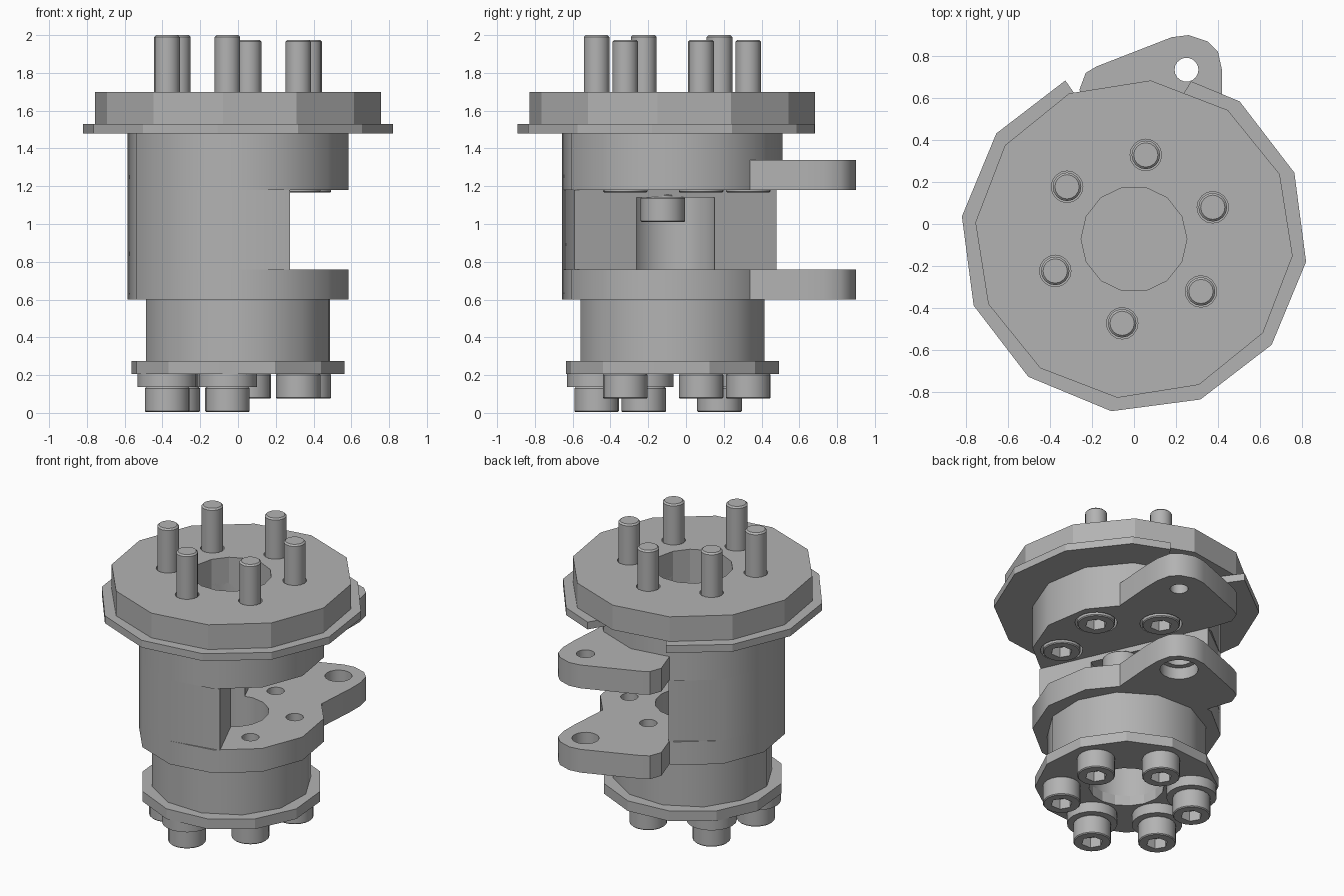
import bpy, bmesh, math
from math import cos, sin, radians

if "Cube" in bpy.data.objects:
    bpy.data.objects.remove(bpy.data.objects["Cube"])

CX, CY = 0.0, -0.072          # main axis

steel = bpy.data.materials.new("plain grey steel")
steel.use_nodes = True
GREY = (0.45, 0.45, 0.45, 1)
steel.diffuse_color = GREY
steel.node_tree.nodes["Principled BSDF"].inputs["Base Color"].default_value = GREY


def ring(r, n, turn=0.0, c=(CX, CY)):
    """Regular polygon outline."""
    return [(c[0] + r * cos(radians(turn + 360 * i / n)),
             c[1] + r * sin(radians(turn + 360 * i / n))) for i in range(n)]


def polar(r, deg):
    return (CX + r * cos(radians(deg)), CY + r * sin(radians(deg)))


def prism(name, outline, z0, z1, bevel=0.0):
    """Extrude an outline from z0 to z1, with optional chamfered rims."""
    bm = bmesh.new()
    base = bm.faces.new([bm.verts.new((x, y, z0)) for x, y in outline])
    top = bmesh.ops.extrude_face_region(bm, geom=[base])["geom"]
    bmesh.ops.translate(bm, vec=(0, 0, z1 - z0),
                        verts=[v for v in top if isinstance(v, bmesh.types.BMVert)])
    bmesh.ops.recalc_face_normals(bm, faces=bm.faces)
    if bevel:
        rims = [e for e in bm.edges if abs(e.verts[0].co.z - e.verts[1].co.z) < 1e-5]
        bmesh.ops.bevel(bm, geom=rims, offset=bevel, segments=1, affect='EDGES')
    me = bpy.data.meshes.new(name)
    bm.to_mesh(me)
    bm.free()
    me.materials.append(steel)
    ob = bpy.data.objects.new(name, me)
    bpy.context.scene.collection.objects.link(ob)
    return ob


def cut(ob, cutters):
    """Subtract (outline, z0, z1) prisms from an object and bake the result."""
    tools = []
    for outline, z0, z1 in cutters:
        tool = prism("cutter", outline, z0, z1)
        tool.hide_render = True
        mod = ob.modifiers.new("cut", 'BOOLEAN')
        mod.operation, mod.solver, mod.object = 'DIFFERENCE', 'EXACT', tool
        tools.append(tool)
    bpy.context.view_layer.update()
    baked = bpy.data.meshes.new_from_object(
        ob.evaluated_get(bpy.context.evaluated_depsgraph_get()))
    ob.modifiers.clear()
    ob.data = baked
    for tool in tools:
        bpy.data.objects.remove(tool)
    return ob


def smooth(ob, deg=35):
    bpy.ops.object.select_all(action='DESELECT')
    ob.select_set(True)
    bpy.context.view_layer.objects.active = ob
    bpy.ops.object.shade_smooth_by_angle(angle=radians(deg))


# Bolt positions: short ones over the opening, long ones through the solid half
BOLT_R = 0.405
short_bolts = [polar(BOLT_R, a) for a in (82, 22, -38)]
long_bolts = [polar(BOLT_R, a) for a in (142, 202, 262)]
lug_pin = (0.25, 0.735)

# Top disc with bore and stud clearance
cut(prism("top_disc", ring(0.76, 12, 24), 1.53, 1.70),
    [(ring(0.252, 14), 1.4, 1.8)] +
    [(ring(0.075, 16, 0, p), 1.6, 1.8) for p in short_bolts + long_bolts])

# Thin flange with a gap above the lugs
gap = [polar(0.3, 92), polar(1.2, 66), polar(1.2, 92), polar(1.2, 117)]
cut(prism("flange", ring(0.827, 12, -7.5), 1.48, 1.53),
    [(gap, 1.4, 1.6), (ring(0.252, 14), 1.4, 1.6)])

# Upper body with recessed screw seats
BODY = ring(0.587, 12, 24)
smooth(cut(prism("upper_body", BODY, 1.18, 1.53),
           [(ring(0.252, 14), 1.25, 1.6)] +
           [(ring(0.132, 20, 0, p), 1.1, 1.32) for p in short_bolts]))

# Middle body: the solid half left behind the side opening
half = [polar(0.587, a) for a in (110, 144, 174, 204, 234, 264, 298)]
smooth(cut(prism("middle_body", half, 0.76, 1.18),
           [(ring(0.235, 16), 0.7, 1.14)]))

# Lower body
bores = [(ring(0.235, 16), 0.1, 0.9)]
key_holes = [(ring(0.055, 14, 0, p), 0.66, 0.9) for p in short_bolts]
smooth(cut(prism("lower_body", BODY, 0.60, 0.76), bores + key_holes))

# Lugs: two matching ears reaching out at the back
ear = [(0.40, 0.34), (0.42, 0.62), (0.42, 0.73), (0.40, 0.82), (0.35, 0.87),
       (0.26, 0.90), (0.18, 0.89), (-0.18, 0.75), (-0.23, 0.72), (-0.26, 0.64),
       (-0.20, 0.46), (0.10, 0.37)]
seats = [(ring(0.132, 20, 0, p), 1.1, 1.32) for p in short_bolts]
smooth(cut(prism("upper_lug", ear, 1.18, 1.34),
           [(ring(0.057, 18, 0, lug_pin), 1.1, 1.4)] + seats))
smooth(cut(prism("lower_lug", ear, 0.60, 0.76),
           [(ring(0.085, 18, 0, lug_pin), 0.5, 0.8),
            (ring(0.12, 18, 0, lug_pin), 0.5, 0.68)] + key_holes))

# Neck and base flange
smooth(cut(prism("neck", ring(0.50, 12, 13), 0.27, 0.60), bores))
cut(prism("base_flange", ring(0.572, 12, 20), 0.205, 0.275), bores)


def bolt(name, p, z, tip):
    """Socket-head bolt with its head starting at z and its shaft ending at tip."""
    head = prism(name + "_head", ring(0.118, 20, 0, p), z, z + 0.132, 0.006)
    smooth(cut(head, [(ring(0.068, 6, 0, p), z - 0.1, z + 0.07)]))
    smooth(prism(name + "_shaft", ring(0.068, 16, 0, p), z + 0.1, tip, 0.01))


# Bolts and washers
for p in short_bolts:
    bolt("upper_bolt", p, 1.167, 1.975)
    bolt("lower_bolt", p, 0.075, 0.62)
for p in long_bolts:
    bolt("long_bolt", p, 0.004, 2.0)
    smooth(prism("washer", ring(0.157, 20, 0, p), 0.136, 0.206))

# Screw hanging inside the bore
bolt("bore_screw", (CX, CY - 0.05), 1.01, 1.16)
